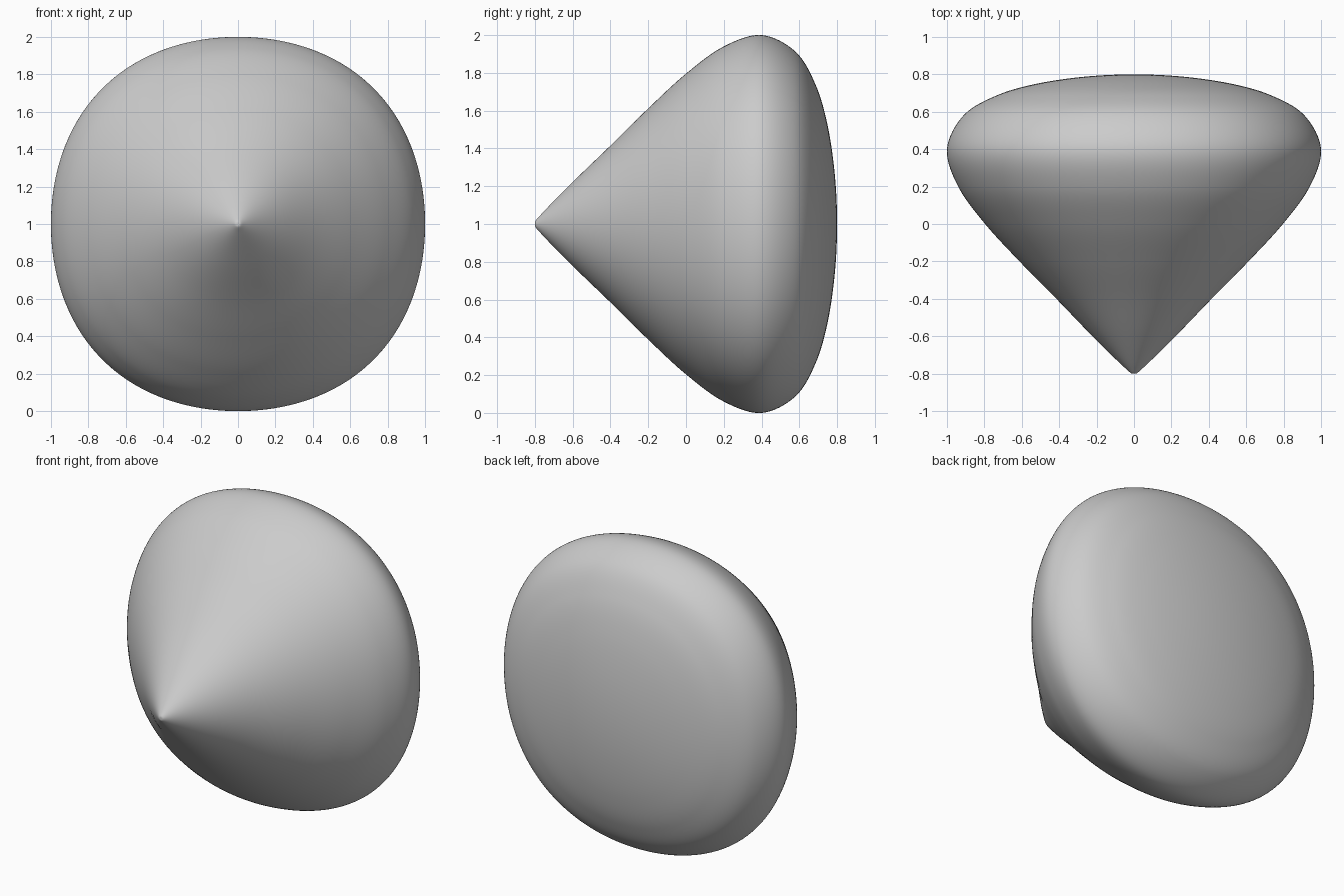
import bpy, bmesh, math
from mathutils import Vector

if "Cube" in bpy.data.objects:
    bpy.data.objects.remove(bpy.data.objects["Cube"])

# Half profile along the y axis: (y, radius), from the pointed front to the domed back
PROFILE = [(-0.80, 0.0), (-0.768, 0.05), (-0.6, 0.222), (-0.4, 0.415),
           (-0.2, 0.612), (0.0, 0.796), (0.2, 0.94), (0.4, 1.0),
           (0.58, 0.912), (0.685, 0.74), (0.748, 0.53), (0.787, 0.27), (0.80, 0.0)]
DIVISIONS = 64
SQUARENESS = 0.025


def profile_at(f):
    """Smooth curve through the profile, mirrored past both ends."""
    n = len(PROFILE) - 1

    def pt(i):
        if i < 0:
            return Vector((PROFILE[-i][0], -PROFILE[-i][1]))
        if i > n:
            return Vector((PROFILE[2 * n - i][0], -PROFILE[2 * n - i][1]))
        return Vector(PROFILE[i])

    f *= n
    i = min(int(f), n - 1)
    t = f - i
    a, b, c, d = (pt(i + k) for k in (-1, 0, 1, 2))
    return 0.5 * (2 * b + (c - a) * t + (2 * a - 5 * b + 4 * c - d) * t * t
                  + (3 * b - a - 3 * c + d) * t ** 3)


# Dense cube grid wrapped onto the profile
bm = bmesh.new()
bmesh.ops.create_cube(bm, size=2)
bmesh.ops.subdivide_edges(bm, edges=bm.edges[:], cuts=DIVISIONS - 1, use_grid_fill=True)
for v in bm.verts:
    d = Vector([math.tan(c * math.pi / 4) for c in v.co]).normalized()
    y, r = profile_at(math.acos(max(-1, min(1, -d.y))) / math.pi)
    phi = math.atan2(d.z, d.x)
    r = max(r, 0)
    # slightly squared outline, fading out toward the tip
    r *= 1 + SQUARENESS * r * math.sin(2 * phi) ** 2
    v.co = (r * math.cos(phi), y, 1 + r * math.sin(phi))
bmesh.ops.recalc_face_normals(bm, faces=bm.faces[:])

mesh = bpy.data.meshes.new("pointed_dome")
bm.to_mesh(mesh)
bm.free()
obj = bpy.data.objects.new("pointed_dome", mesh)
bpy.context.collection.objects.link(obj)
for p in mesh.polygons:
    p.use_smooth = True
